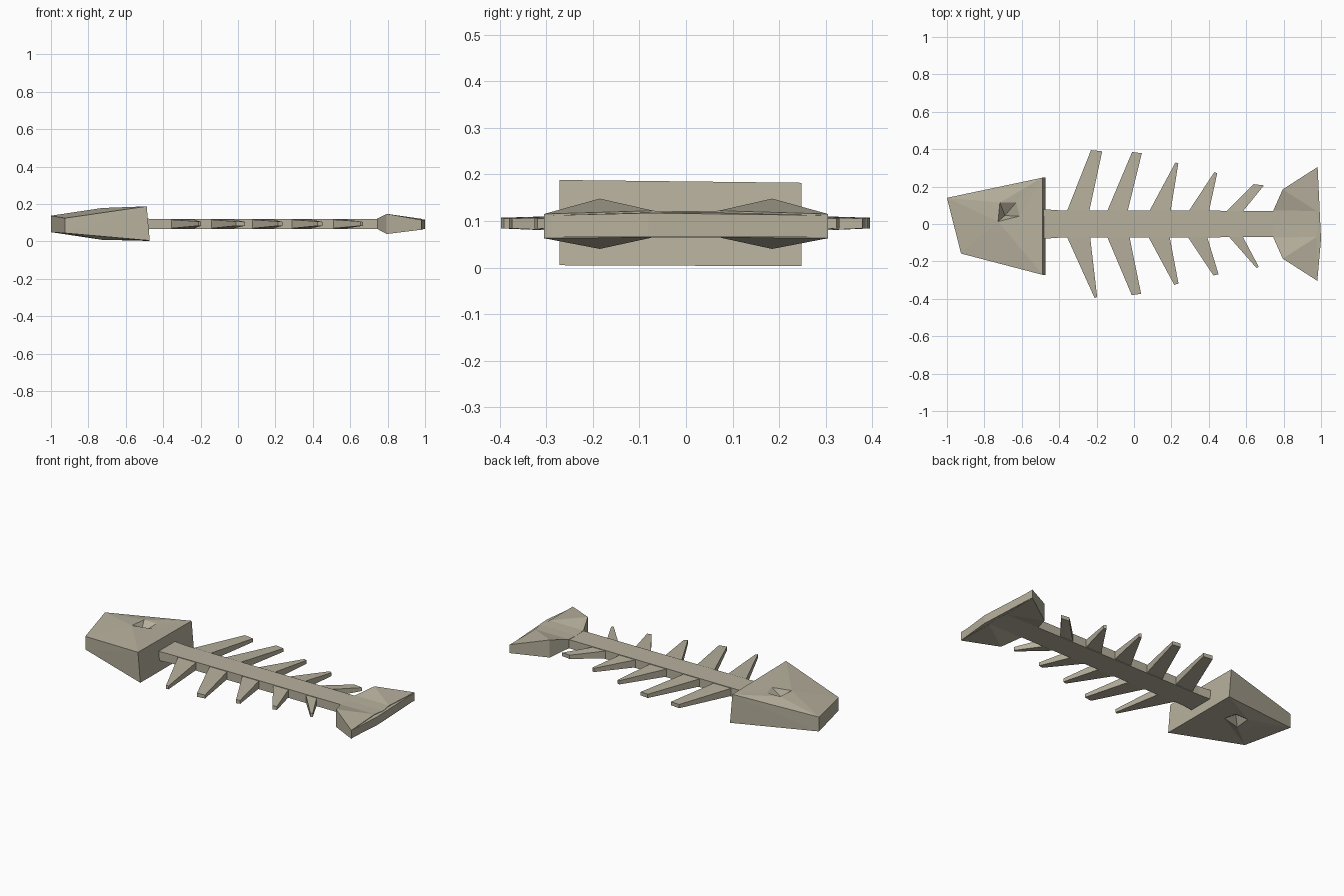
import bpy, bmesh

bone = bpy.data.materials.new("bone")
bone.diffuse_color = (0.47, 0.435, 0.335, 1.0)


def finish(name, bm):
    """Turn a bmesh into a flat-shaded bone object."""
    bmesh.ops.triangulate(bm, faces=[f for f in bm.faces if len(f.verts) > 3],
                          quad_method='SHORT_EDGE')
    bmesh.ops.recalc_face_normals(bm, faces=bm.faces)
    mesh = bpy.data.meshes.new(name)
    bm.to_mesh(mesh)
    bm.free()
    mesh.materials.append(bone)
    obj = bpy.data.objects.new(name, mesh)
    bpy.context.collection.objects.link(obj)
    return obj


def plate(name, outline):
    """Closed slab from outline points (x, y, z_low, z_high)."""
    bm = bmesh.new()
    top = [bm.verts.new((x, y, hi)) for x, y, lo, hi in outline]
    low = [bm.verts.new((x, y, lo)) for x, y, lo, hi in outline]
    bm.faces.new(top)
    bm.faces.new(low[::-1])
    n = len(outline)
    for i in range(n):
        j = (i + 1) % n
        bm.faces.new((top[i], low[i], low[j], top[j]))
    return finish(name, bm)


# Head: wedge block with a pointed eye pit sunk in both broad sides
def build_head():
    bm = bmesh.new()
    corners = [(-1.0, 0.14, 0.05, 0.138), (-0.48, 0.248, 0.003, 0.182),
               (-0.48, -0.272, 0.005, 0.188), (-0.925, -0.158, 0.045, 0.125)]
    eye = [(-0.717, 0.115), (-0.63, 0.115), (-0.612, 0.042), (-0.727, 0.013)]
    sides = []
    for side, eye_z, pit_z, dx in ((3, 0.179, 0.13, -0.008), (2, 0.009, 0.06, 0.008)):
        outer = [bm.verts.new((c[0] + (dx if c[0] > -0.6 else 0), c[1], c[side]))
                 for c in corners]
        rim = [bm.verts.new((x, y, eye_z)) for x, y in eye]
        pit = bm.verts.new((-0.69, 0.045, pit_z))
        for i in range(4):
            j = (i + 1) % 4
            bm.faces.new((outer[i], outer[j], rim[j], rim[i]))
            bm.faces.new((rim[i], rim[j], pit))
        sides.append(outer)
    top, low = sides
    for i in range(4):
        j = (i + 1) % 4
        bm.faces.new((top[i], low[i], low[j], top[j]))
    return finish("head", bm)


build_head()

# Spine: long flat bar
plate("spine", [(-0.495, 0.08, 0.065, 0.122), (-0.40, 0.073, 0.067, 0.12),
                (0.80, 0.07, 0.067, 0.12), (0.80, -0.07, 0.067, 0.12),
                (-0.40, -0.073, 0.067, 0.12), (-0.495, -0.08, 0.065, 0.122)])

# Ribs: tapered, swept back; (base start, base end, tip start, tip end, tip y)
ribs = [(-0.36, -0.24, -0.23, -0.17, 0.395), (-0.145, -0.035, -0.01, 0.042, 0.385),
        (0.08, 0.195, 0.222, 0.237, 0.33), (0.29, 0.40, 0.43, 0.445, 0.278),
        (0.49, 0.58, 0.64, 0.695, 0.213),
        (-0.36, -0.235, -0.21, -0.197, -0.397), (-0.145, -0.025, -0.012, 0.038, -0.38),
        (0.075, 0.19, 0.215, 0.238, -0.325), (0.285, 0.39, 0.425, 0.452, -0.275),
        (0.505, 0.58, 0.655, 0.667, -0.235)]
for i, (a, b, c, d, tip) in enumerate(ribs):
    root = 0.065 if tip > 0 else -0.065
    plate(f"rib_{i + 1}", [(a, root, 0.07, 0.117), (b, root, 0.07, 0.117),
                           (d, tip - root * 0.1, 0.084, 0.105), (c, tip, 0.084, 0.107)])

# Tail: forked fin, thickest at the front corner of each lobe, built as two halves
for name, s in (("tail_left_lobe", 1), ("tail_right_lobe", -1)):
    plate(name, [(0.74, 0.0, 0.067, 0.12), (0.745, s * 0.072, 0.067, 0.122),
                 (0.795, s * 0.185, 0.04, 0.148), (0.982, s * 0.305, 0.063, 0.115),
                 (0.975, s * 0.07, 0.065, 0.122), (0.985, 0.0, 0.065, 0.12)])
# Small blunt stub closing the rear of the tail
plate("tail_end", [(0.97, 0.06, 0.066, 0.119), (0.982, 0.30, 0.065, 0.112),
                   (1.0, -0.08, 0.066, 0.117), (0.981, -0.295, 0.065, 0.112),
                   (0.97, -0.06, 0.066, 0.119)])
